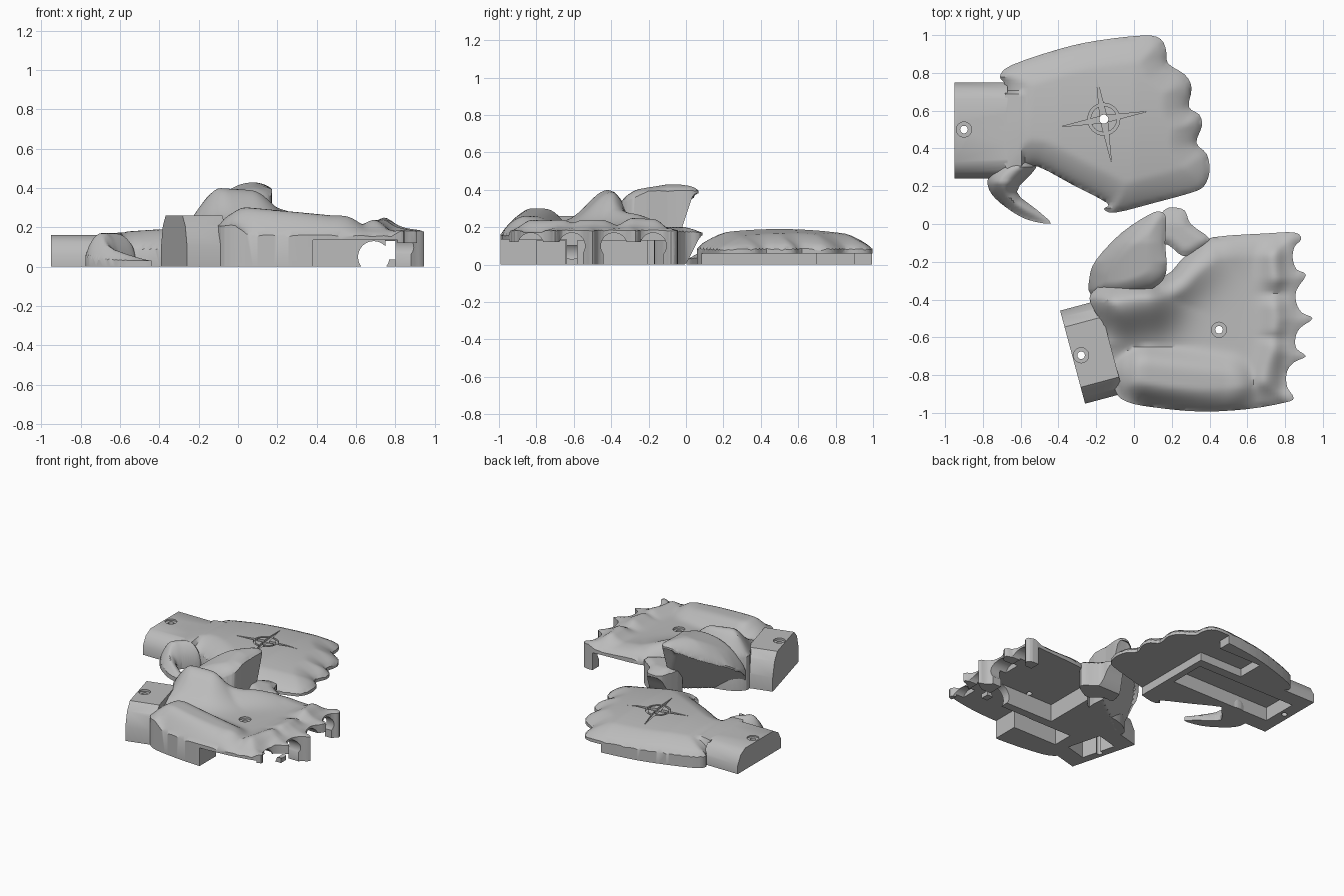
import bpy, bmesh, math
from mathutils import Vector, Matrix

if "Cube" in bpy.data.objects:
    bpy.data.objects.remove(bpy.data.objects["Cube"])

grey = bpy.data.materials.new("light grey")
grey.diffuse_color = (0.5, 0.5, 0.5, 1)
grey.use_nodes = True
grey.node_tree.nodes["Principled BSDF"].inputs["Base Color"].default_value = grey.diffuse_color


def to_object(name, bm):
    bmesh.ops.recalc_face_normals(bm, faces=bm.faces)
    me = bpy.data.meshes.new(name)
    bm.to_mesh(me)
    bm.free()
    ob = bpy.data.objects.new(name, me)
    bpy.context.collection.objects.link(ob)
    me.materials.append(grey)
    return ob


def combine(ob, other, op):
    """Apply a boolean and discard the second object."""
    mod = ob.modifiers.new("bool", "BOOLEAN")
    mod.operation, mod.object, mod.solver = op, other, "EXACT"
    dg = bpy.context.evaluated_depsgraph_get()
    me = bpy.data.meshes.new_from_object(ob.evaluated_get(dg))
    ob.modifiers.clear()
    ob.data = me
    bpy.data.objects.remove(other)


def prism(name, pts, z0, z1, matrix=None):
    """Extrude a flat outline from z0 to z1."""
    bm = bmesh.new()
    face = bm.faces.new([bm.verts.new((p[0], p[1], z0)) for p in pts])
    ext = bmesh.ops.extrude_face_region(bm, geom=[face])
    top = [v for v in ext["geom"] if isinstance(v, bmesh.types.BMVert)]
    bmesh.ops.translate(bm, verts=top, vec=(0, 0, z1 - z0))
    if matrix:
        bm.transform(matrix)
    return to_object(name, bm)


def box(x0, x1, y0, y1, z1, matrix=None):
    return prism("cutter", [(x0, y0), (x1, y0), (x1, y1), (x0, y1)], -0.1, z1, matrix)


def cylinder(loc, r, depth, axis="Z"):
    bm = bmesh.new()
    rot = Matrix() if axis == "Z" else Matrix.Rotation(math.pi / 2, 4, "Y" if axis == "X" else "X")
    bmesh.ops.create_cone(bm, cap_ends=True, segments=32, radius1=r, radius2=r,
                          depth=depth, matrix=Matrix.Translation(loc) @ rot)
    return to_object("cutter", bm)


def screw_hole(ob, x, y, z, r=0.02):
    combine(ob, cylinder((x, y, 0.2), r, 0.8), "DIFFERENCE")
    combine(ob, cylinder((x, y, z), r * 2, 0.06), "DIFFERENCE")


def smooth_outline(pts, n=3):
    out = []
    for i in range(len(pts)):
        p = [Vector(pts[(i + k) % len(pts)]) for k in (-1, 0, 1, 2)]
        for s in range(n):
            t = s / n
            out.append(0.5 * (2 * p[1] + (p[2] - p[0]) * t
                              + (2 * p[0] - 5 * p[1] + 4 * p[2] - p[3]) * t * t
                              + (3 * p[1] - p[0] - 3 * p[2] + p[3]) * t ** 3))
    return out


def seg_dist(p, a, b):
    d = b - a
    t = max(0, min(1, (p - a).dot(d) / max(d.length_squared, 1e-9)))
    return (p - a - d * t).length, t


def shell(name, pts, top, bottom, edge, radius, n=3, step=0.018):
    """Solid with a sculpted top, rolled down to the edge height at its outline."""
    line = smooth_outline(pts, n)
    pairs = list(zip(line, line[1:] + line[:1]))
    x0, x1 = min(p.x for p in line) - 0.03, max(p.x for p in line) + 0.03
    y0, y1 = min(p.y for p in line) - 0.03, max(p.y for p in line) + 0.03
    nx, ny = int((x1 - x0) / step) + 1, int((y1 - y0) / step) + 1
    bm = bmesh.new()
    up, low = [], []
    for i in range(nx + 1):
        for j in range(ny + 1):
            p = Vector((x0 + (x1 - x0) * i / nx, y0 + (y1 - y0) * j / ny))
            inside = sum((a.y > p.y) != (b.y > p.y) and
                         p.x < a.x + (b.x - a.x) * (p.y - a.y) / (b.y - a.y)
                         for a, b in pairs) % 2
            d = min(seg_dist(p, a, b)[0] for a, b in pairs) if inside else 0
            t = min(1, d / radius)
            h = top(p)
            e = min(edge(p), h)
            z = e + (h - e) * math.sqrt(1 - (1 - t) ** 2) * (0.75 + 0.25 * t)
            up.append(bm.verts.new((p.x, p.y, z)))
            low.append(bm.verts.new((p.x, p.y, min(bottom(p), z - 0.015))))
    m = ny + 1
    for i in range(nx):
        for j in range(ny):
            q = [i * m + j, (i + 1) * m + j, (i + 1) * m + j + 1, i * m + j + 1]
            bm.faces.new([up[k] for k in q])
            bm.faces.new([low[k] for k in reversed(q)])
    rim = [i * m for i in range(nx + 1)] + [nx * m + j for j in range(1, m)]
    rim += [i * m + ny for i in range(nx - 1, -1, -1)] + list(range(ny - 1, 0, -1))
    for a, b in zip(rim, rim[1:] + rim[:1]):
        bm.faces.new([up[a], low[a], low[b], up[b]])
    ob = to_object(name, bm)
    combine(ob, prism("trim", line, -0.3, 0.8), "INTERSECT")
    return ob


def wrist(name, length, h, matrix):
    """Chamfered cuff, its open end at local x = 0 and centred on local y = 0."""
    prof = [(-.255, 0), (-.255, .4), (-.22, .8), (-.165, 1), (.165, 1), (.22, .8), (.255, .4), (.255, 0)]
    turn = Matrix(((0, 0, 1, 0), (1, 0, 0, 0), (0, 1, 0, 0), (0, 0, 0, 1)))
    return prism(name, [(y, z * h) for y, z in prof], 0, length, matrix @ turn)


zero = lambda p: 0.0

# Back of the hand: domed plate with knuckle scallops and a cut for the thumb
back_pts = [(-.68, .72), (-.71, .78), (-.65, .84), (-.4, .925), (-.2, .97), (.05, .998), (.14, .98),
            (.17, .92), (.18, .85), (.27, .79), (.305, .72), (.29, .62), (.345, .58), (.36, .52),
            (.33, .43), (.385, .37), (.4, .28), (.37, .2), (.3, .165), (.1, .11), (-.1, .06),
            (-.16, .08), (-.14, .11), (-.32, .205), (-.51, .305), (-.58, .29), (-.68, .3), (-.7, .5)]
back = shell("hand_back", back_pts,
             lambda p: 0.19 - 0.05 * ((p.y - 0.5) / 0.5) ** 2 - 0.05 * max(0, p.x) / 0.4
             - 0.02 * max(0, -0.4 - p.x) / 0.3,
             zero, lambda p: 0.155 if p.x < -.58 and p.y < .7 else 0.075, 0.14)
combine(back, wrist("wrist", 0.28, 0.16, Matrix.Translation((-.95, .495, 0))), "UNION")
combine(back, box(-.86, -.05, .36, .63, .1), "DIFFERENCE")
combine(back, box(0, .6, -.1, 1.1, .06), "DIFFERENCE")
combine(back, box(-.35, .1, .7, .9, .06), "DIFFERENCE")
screw_hole(back, -.9, .5, .18)

# Engraved compass star and ring
cx, cy, tilt = -.16, .555, math.radians(10)
star = [((.23 if k % 2 == 0 else .025) * math.cos(k * math.pi / 4 + tilt),
         (.23 if k % 2 == 0 else .025) * math.sin(k * math.pi / 4 + tilt)) for k in range(8)]
combine(back, prism("cutter", [(cx + x, cy + y) for x, y in star], .172, .3), "DIFFERENCE")
ring = cylinder((cx, cy, .225), .085, .1)
combine(ring, cylinder((cx, cy, .225), .07, .2), "DIFFERENCE")
combine(back, ring, "DIFFERENCE")
combine(back, cylinder((cx, cy, .1), .024, .5), "DIFFERENCE")

# Thumb root with its thin tapering flap
knob = shell("thumb_root", [(-.66, .36), (-.74, .3), (-.775, .23), (-.755, .16), (-.68, .09), (-.57, .025),
                            (-.44, .003), (-.52, .08), (-.62, .17), (-.54, .27), (-.52, .31), (-.58, .36)],
             lambda p: 0.03 + 0.14 * max(0, min(1, p.y / 0.22)), zero, lambda p: 0.03, 0.07, step=0.012)

# Palm: sculpted pads (ends, radius, end heights, falloff power)
pads = [((.06, -.8), (.48, -.86), .14, .1, .06, 4), ((-.1, -.42), (.06, -.39), .17, .2, .19, 2),
        ((.06, -.39), (.44, -.12), .14, .17, .03, 2), ((.75, -.18), (.75, -.28), .07, .05, .05, 2),
        ((.75, -.45), (.75, -.55), .07, .04, .04, 2), ((.74, -.66), (.7, -.82), .07, .04, .04, 2)]


def palm_top(p):
    best = 0
    for a, b, r, h0, h1, power in pads:
        d, t = seg_dist(p, Vector(a), Vector(b))
        best = max(best, (h0 + (h1 - h0) * t) * math.exp(-(d / r) ** power))
    return 0.2 + best


def palm_edge(p):
    return 0.15 + 0.09 * max(0, min(1, (0.05 - p.x) / 0.1)) + 0.03 * max(0, min(1, (p.x - .78) / .05))


palm_pts = [(-.23, -.42), (-.16, -.55), (-.1, -.75), (-.1, -.88), (-.04, -.94), (.1, -.97), (.35, -.993),
            (.6, -.98), (.8, -.945), (.845, -.92), (.81, -.86), (.81, -.78), (.85, -.73), (.91, -.7),
            (.86, -.66), (.855, -.6), (.88, -.55), (.945, -.5), (.89, -.47), (.86, -.42), (.86, -.35),
            (.91, -.27), (.86, -.24), (.84, -.18), (.85, -.12), (.885, -.08), (.85, -.045), (.7, -.05),
            (.42, -.07), (.33, -.12), (.25, -.19), (.17, -.27), (.02, -.27), (-.13, -.3), (-.22, -.36)]
palm = shell("palm", palm_pts, palm_top, zero, palm_edge, 0.12)
frame = Matrix.Translation((-.325, -.705, 0)) @ Matrix.Rotation(math.radians(15), 4, "Z")
combine(palm, wrist("wrist", 0.21, 0.26, frame), "UNION")

# Pockets under the palm, leaving legs at two of the fingertips
combine(palm, box(.24, .8, -.58, .1, .13), "DIFFERENCE")
combine(palm, box(.38, .81, -1.1, -.64, .135), "DIFFERENCE")
combine(palm, box(.8, 1, -1.1, -.55, .12), "DIFFERENCE")
combine(palm, box(.79, 1, -.44, -.12, .12), "DIFFERENCE")
combine(palm, box(.02, .4, -.8, -.645, .13), "DIFFERENCE")
combine(palm, box(.06, .23, -.13, .13, .145, frame), "DIFFERENCE")
combine(palm, cylinder((.69, -.61, .05), .08, .2, "Y"), "DIFFERENCE")

# Arched finger openings
for y in (-.83, -.61, -.385, -.175):
    combine(palm, cylinder((.86, y, .1), .07, .22, "X"), "DIFFERENCE")
screw_hole(palm, -.28, -.695, .275)
screw_hole(palm, .45, -.56, .215)


# Thumb: raised form with a steep undercut towards its outer side
def thumb_bottom(p):
    s = -0.6 * p.x + 0.8 * p.y
    return max(0.0, min(0.36, (s + 0.2) * 1.9), min(0.39, 0.38 + 3 * (p.y - 0.04)))


thumb = shell("thumb", [(-.225, -.38), (-.235, -.28), (-.2, -.19), (-.07, -.05), (.08, .05), (.14, .065),
                        (.17, .03), (.165, -.1), (.17, -.26), (.1, -.34), (-.08, -.4)],
              lambda p: 0.43 - 0.17 * (max(0, 0.1 - p.x) / 0.34) ** 2 - 0.05 * max(0, -p.y - .1) / 0.3,
              thumb_bottom, lambda p: 0.39 - 0.17 * max(0, 0.1 - p.x) / 0.34 - 0.1 * max(0, -p.y - .2) / .2,
              0.09, step=0.013)

# Thumb web: slanted hook beside the thumb
web = shell("thumb_web", [(.1, -.1), (.14, .04), (.17, .08), (.21, .088), (.27, .07), (.3, 0), (.4, -.08),
                          (.34, -.14), (.26, -.17), (.18, -.11)],
            lambda p: 0.2 - 0.3 * max(0, p.y), lambda p: max(0, 2.0 * p.y), lambda p: 0.17, 0.04)

for ob in (back, knob, palm, thumb, web):
    bpy.ops.object.select_all(action="DESELECT")
    ob.select_set(True)
    bpy.context.view_layer.objects.active = ob
    bpy.ops.object.shade_smooth_by_angle(angle=math.radians(35))
